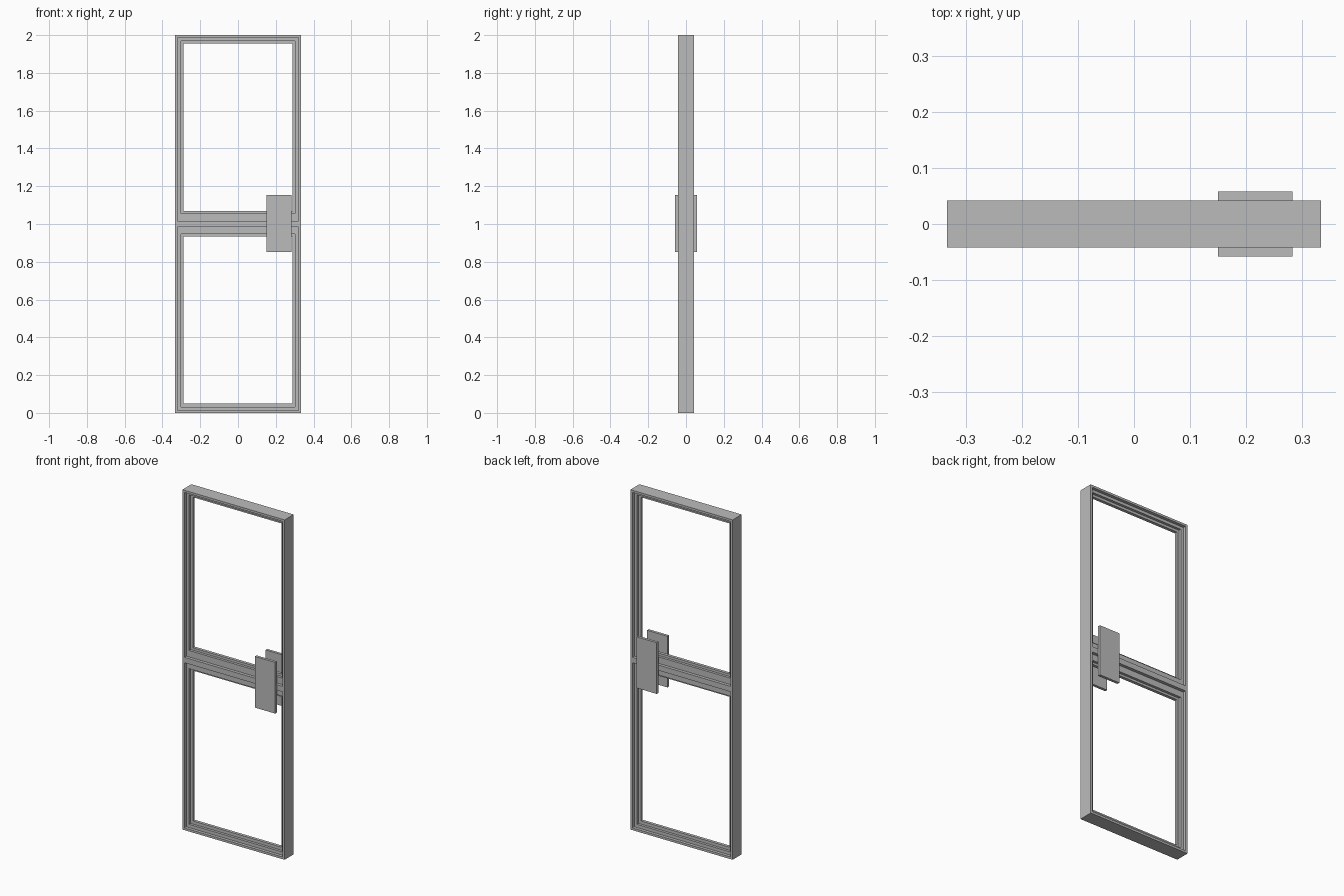
import bpy
import bmesh

if "Cube" in bpy.data.objects:
    bpy.data.objects.remove(bpy.data.objects["Cube"], do_unlink=True)

GREY = (0.5, 0.5, 0.5, 1.0)
metal = bpy.data.materials.new("plain grey")
metal.diffuse_color = GREY
metal.use_nodes = True
metal.node_tree.nodes["Principled BSDF"].inputs["Base Color"].default_value = GREY

# Half depths of the casing, the sash and the thin inner lip
CASING, SASH, LIP = 0.042, 0.024, 0.009


def finish(name, bm):
    bmesh.ops.remove_doubles(bm, verts=bm.verts, dist=1e-5)
    bmesh.ops.recalc_face_normals(bm, faces=bm.faces)
    mesh = bpy.data.meshes.new(name)
    bm.to_mesh(mesh)
    bm.free()
    mesh.materials.append(metal)
    obj = bpy.data.objects.new(name, mesh)
    bpy.context.collection.objects.link(obj)
    return obj


def box(name, x, y, z):
    bm = bmesh.new()
    bmesh.ops.create_cube(bm, size=1)
    for v in bm.verts:
        v.co = [(r[0] + r[1]) / 2 + c * (r[1] - r[0]) for r, c in zip((x, y, z), v.co)]
    return finish(name, bm)


def casing():
    """Flat grid with the two openings left out, extruded to full depth."""
    xs = [-0.333, -0.32, 0.32, 0.333]
    zs = [0, 0.013, 0.985, 1.017, 1.987, 2.0]
    bm = bmesh.new()
    for i in range(3):
        for j in range(5):
            if i == 1 and j in (1, 3):
                continue
            corners = [(i, j), (i + 1, j), (i + 1, j + 1), (i, j + 1)]
            bm.faces.new([bm.verts.new((xs[a], -CASING, zs[b])) for a, b in corners])
    bmesh.ops.remove_doubles(bm, verts=bm.verts, dist=1e-5)
    extruded = bmesh.ops.extrude_face_region(bm, geom=bm.faces[:], use_keep_orig=True)
    moved = [g for g in extruded["geom"] if isinstance(g, bmesh.types.BMVert)]
    bmesh.ops.translate(bm, verts=moved, vec=(0, 2 * CASING, 0))
    return finish("door_casing", bm)


def sash(name, outer, middle, inner):
    """Stepped rectangular ring; each rectangle is (half width, bottom, top)."""
    profile = [(outer, -SASH), (middle, -SASH), (middle, -LIP), (inner, -LIP),
               (inner, LIP), (middle, LIP), (middle, SASH), (outer, SASH)]
    bm = bmesh.new()
    loops = []
    for (w, lo, hi), y in profile:
        loops.append([bm.verts.new((x, y, z))
                      for x, z in ((-w, lo), (w, lo), (w, hi), (-w, hi))])
    for n, a in enumerate(loops):
        b = loops[(n + 1) % len(loops)]
        for k in range(4):
            m = (k + 1) % 4
            bm.faces.new((a[k], a[m], b[m], b[k]))
    return finish(name, bm)


# Outer casing with middle rail, and a stepped sash in each opening
casing()
sash("upper_sash", (0.32, 1.017, 1.987), (0.302, 1.055, 1.97), (0.288, 1.069, 1.955))
sash("lower_sash", (0.32, 0.013, 0.985), (0.302, 0.032, 0.948), (0.288, 0.05, 0.935))

# Push plates on both sides
for name, y in (("front_push_plate", (-0.058, -CASING)), ("back_push_plate", (CASING, 0.058))):
    box(name, (0.15, 0.283), y, (0.853, 1.154))
